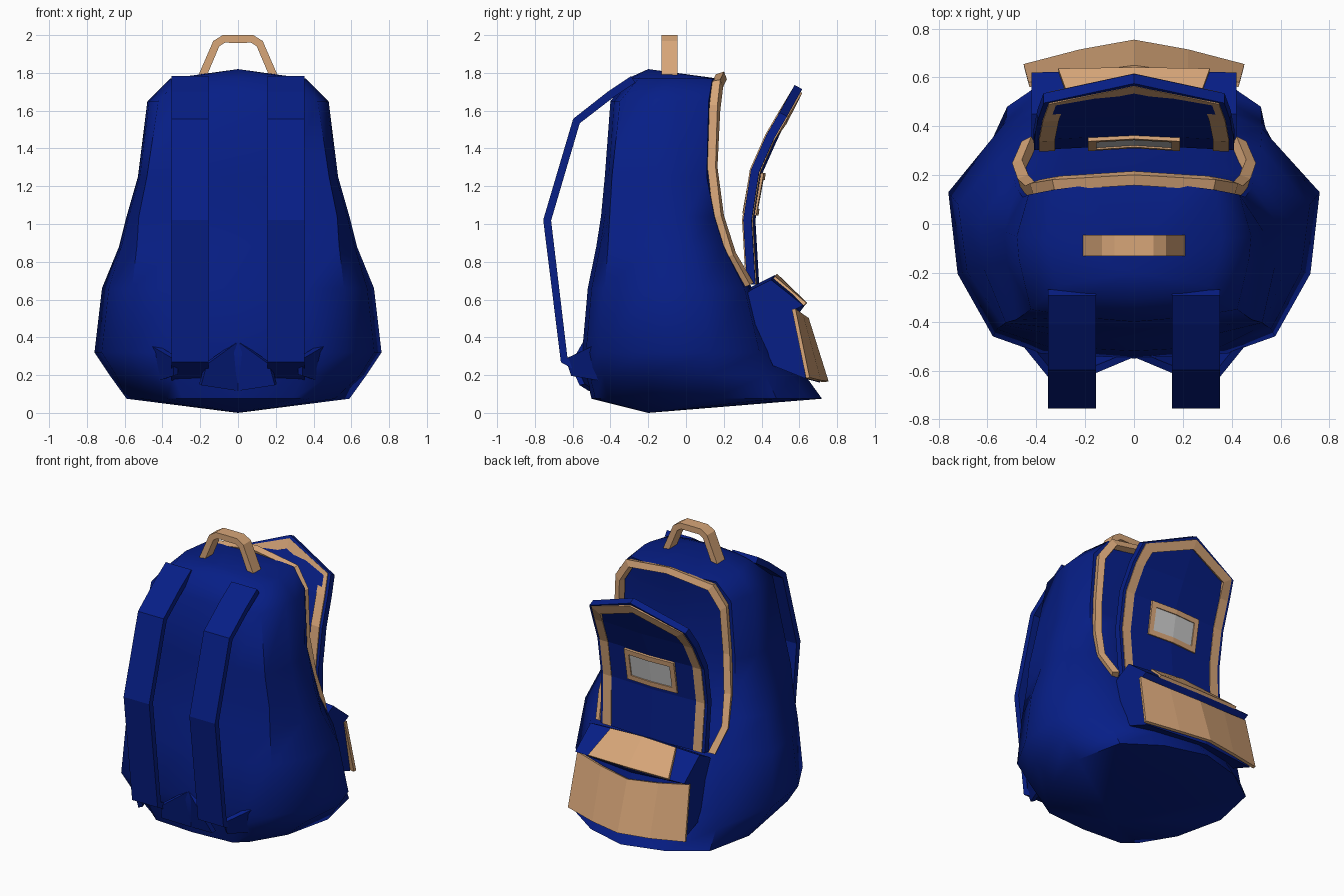
import bpy, bmesh, math


def material(name, rgb):
    m = bpy.data.materials.new(name)
    m.diffuse_color = (*rgb, 1)
    return m


BLUE = material("blue_fabric", (0.002, 0.013, 0.24))
TAN = material("tan_leather", (0.68, 0.38, 0.19))


def make(name, verts, faces, mat=None):
    me = bpy.data.meshes.new(name)
    me.from_pydata(verts, [], faces)
    bm = bmesh.new()
    bm.from_mesh(me)
    bmesh.ops.recalc_face_normals(bm, faces=bm.faces)
    bm.to_mesh(me)
    bm.free()
    ob = bpy.data.objects.new(name, me)
    bpy.context.collection.objects.link(ob)
    if mat:
        me.materials.append(mat)
    return ob


def ribbon(name, edge_a, edge_b, thick, mat=None):
    """Strip between two edge paths, mirrored across x and thickened."""
    n = len(edge_a)
    faces = [(i, i + 1, n + i + 1, n + i) for i in range(n - 1)]
    ob = make(name, edge_a + edge_b, faces, mat)
    ob.modifiers.new("mirror", 'MIRROR')
    s = ob.modifiers.new("thickness", 'SOLIDIFY')
    s.thickness = thick
    s.offset = 0
    return ob


# Main bag: z, half width, front y, back y, widest y,
# front corner x fraction, back corner (x fraction, y)
levels = [
    (0.075, 0.59, -0.50, 0.72, 0.15, 0.64, 0.88, 0.48),
    (0.20, 0.68, -0.53, 0.63, 0.13, 0.72, 0.77, 0.42),
    (0.32, 0.76, -0.55, 0.54, 0.13, 0.76, 0.69, 0.39),
    (0.66, 0.72, -0.52, 0.35, 0.08, 0.78, 0.72, 0.31),
    (0.88, 0.63, -0.475, 0.23, 0.02, 0.85, 0.78, 0.20),
    (1.04, 0.59, -0.45, 0.175, 0.00, 0.89, 0.82, 0.15),
    (1.25, 0.53, -0.43, 0.135, -0.03, 0.91, 0.86, 0.11),
    (1.65, 0.48, -0.40, 0.15, -0.05, 0.88, 0.90, 0.12),
    (1.77, 0.36, -0.31, 0.17, -0.06, 0.86, 0.92, 0.14),
]
verts, faces = [], []
for z, w, f, b, m, q, k, c in levels:
    corner = f + 0.09 - max(0, q - 0.78) * 0.4
    side_w = w * (0.98 if q > 0.8 else 0.95 if q > 0.7 else 0.87)
    half = [(0.5 * w, f + 0.02), (q * w, corner), (side_w, f * 0.37),
            (w, m), (k * w, c), (0.55 * k * w, (2 * b + c) / 3)]
    ring = [(0, f)] + half + [(0, b)] + [(-x, y) for x, y in reversed(half)]
    verts += [(x, y, z) for x, y in ring]
n = len(ring)
for r in range(len(levels) - 1):
    for i in range(n):
        j = (i + 1) % n
        faces.append((r * n + i, r * n + j, r * n + n + j, r * n + n + i))
base, last = len(verts), (len(levels) - 1) * n
verts += [(0, -0.2, 0.0), (0, -0.2, 1.82)]
for i in range(n):
    j = (i + 1) % n
    faces += [(j, i, base), (last + i, last + j, base + 1)]
body = make("bag_body", verts, faces, BLUE)
bpy.context.view_layer.objects.active = body
body.select_set(True)
bpy.ops.object.shade_smooth_by_angle(angle=math.radians(50))

# Top carry handle
arch = [(0, 1.98), (0.075, 1.98), (0.115, 1.955), (0.19, 1.78)]
ribbon("carry_handle", [(x, -0.13, z) for x, z in arch],
       [(x, -0.045, z) for x, z in arch], 0.042, TAN)

# Shoulder straps
path = [(-0.28, 1.765), (-0.40, 1.685), (-0.58, 1.545), (-0.735, 1.02),
        (-0.645, 0.28), (-0.48, 0.19)]
ribbon("shoulder_straps", [(0.155, y, z) for y, z in path],
       [(0.352, y, z) for y, z in path], 0.042, BLUE)
# Anchor tabs at the strap bottoms
ribbon("strap_outer_tabs", [(0.33, -0.63, 0.29), (0.5, -0.42, 0.39)],
       [(0.33, -0.6, 0.2), (0.42, -0.42, 0.17)], 0.03, BLUE)
ribbon("strap_inner_tabs", [(0.17, -0.60, 0.26), (0.0, -0.53, 0.38)],
       [(0.2, -0.55, 0.15), (0.0, -0.5, 0.12)], 0.03, BLUE)

# Trim around the bag opening
ribbon("opening_trim",
       [(0, 0.18, 1.80), (0.33, 0.16, 1.76), (0.42, 0.145, 1.63), (0.44, 0.135, 1.3),
        (0.47, 0.165, 1.04), (0.49, 0.23, 0.83), (0.45, 0.32, 0.67)],
       [(0, 0.195, 1.76), (0.30, 0.175, 1.72), (0.38, 0.16, 1.60), (0.395, 0.145, 1.3),
        (0.425, 0.18, 1.04), (0.45, 0.245, 0.84), (0.41, 0.34, 0.68)], 0.045, TAN)

# Open flap, leaning backwards
curve = [(0.68, 0.355), (1.02, 0.335), (1.28, 0.375), (1.46, 0.455), (1.58, 0.525)]
widths = [0.40, 0.41, 0.41, 0.395, 0.37]
rims = [(w, y - 0.01, z) for w, (z, y) in zip(widths, curve)]
mids = [(0, y + 0.01, z) for z, y in curve[:-1]] + [(0, 0.595, 1.725)]
ribbon("flap_panel", rims, mids, 0.045, BLUE)
inner = [(x - 0.085, y + 0.002, z) for x, y, z in rims[:-1]] + [(0.29, 0.505, 1.54)]
outer = [(x - 0.02, y, z) for x, y, z in rims]
ribbon("flap_trim", outer + [(0, 0.59, 1.705)], inner + [(0, 0.56, 1.645)], 0.057, TAN)

# Window frame and pane on the flap
frame = [(0, 0.385, 1.275), (0.19, 0.375, 1.275), (0.19, 0.335, 1.05), (0, 0.347, 1.05)]
hole = [(0, 0.38, 1.24), (0.155, 0.371, 1.24), (0.155, 0.342, 1.085), (0, 0.352, 1.085)]
ribbon("window_frame", frame, hole, 0.075, TAN)
ribbon("window_pane", [hole[0], hole[3]], [hole[1], hole[2]], 0.062)

# Lower pocket: side and middle profiles joined across the width
side = [(0.3, 0.62), (0.36, 0.66), (0.45, 0.705), (0.62, 0.57), (0.565, 0.54),
        (0.635, 0.18), (0.46, 0.25)]
middle = [(0.3, 0.64), (0.37, 0.68), (0.47, 0.73), (0.63, 0.57), (0.60, 0.53),
          (0.71, 0.16), (0.46, 0.25)]
m = len(side)
verts = [(x, y, z) for x, prof in ((-0.42, side), (0, middle), (0.42, side)) for y, z in prof]
faces = [(r * m + i, r * m + (i + 1) % m, r * m + m + (i + 1) % m, r * m + m + i)
         for r in range(2) for i in range(m)]
faces += [tuple(range(m)), tuple(range(2 * m, 3 * m))]
make("pocket_body", verts, faces, BLUE)
ribbon("pocket_lid", [(0, 0.475, 0.73), (0.25, 0.465, 0.715)],
       [(0, 0.635, 0.575), (0.31, 0.63, 0.575)], 0.02, TAN)
ribbon("pocket_front", [(0, 0.64, 0.50), (0.22, 0.61, 0.52), (0.43, 0.57, 0.55)],
       [(0, 0.745, 0.165), (0.22, 0.705, 0.17), (0.45, 0.645, 0.185)], 0.02, TAN)
